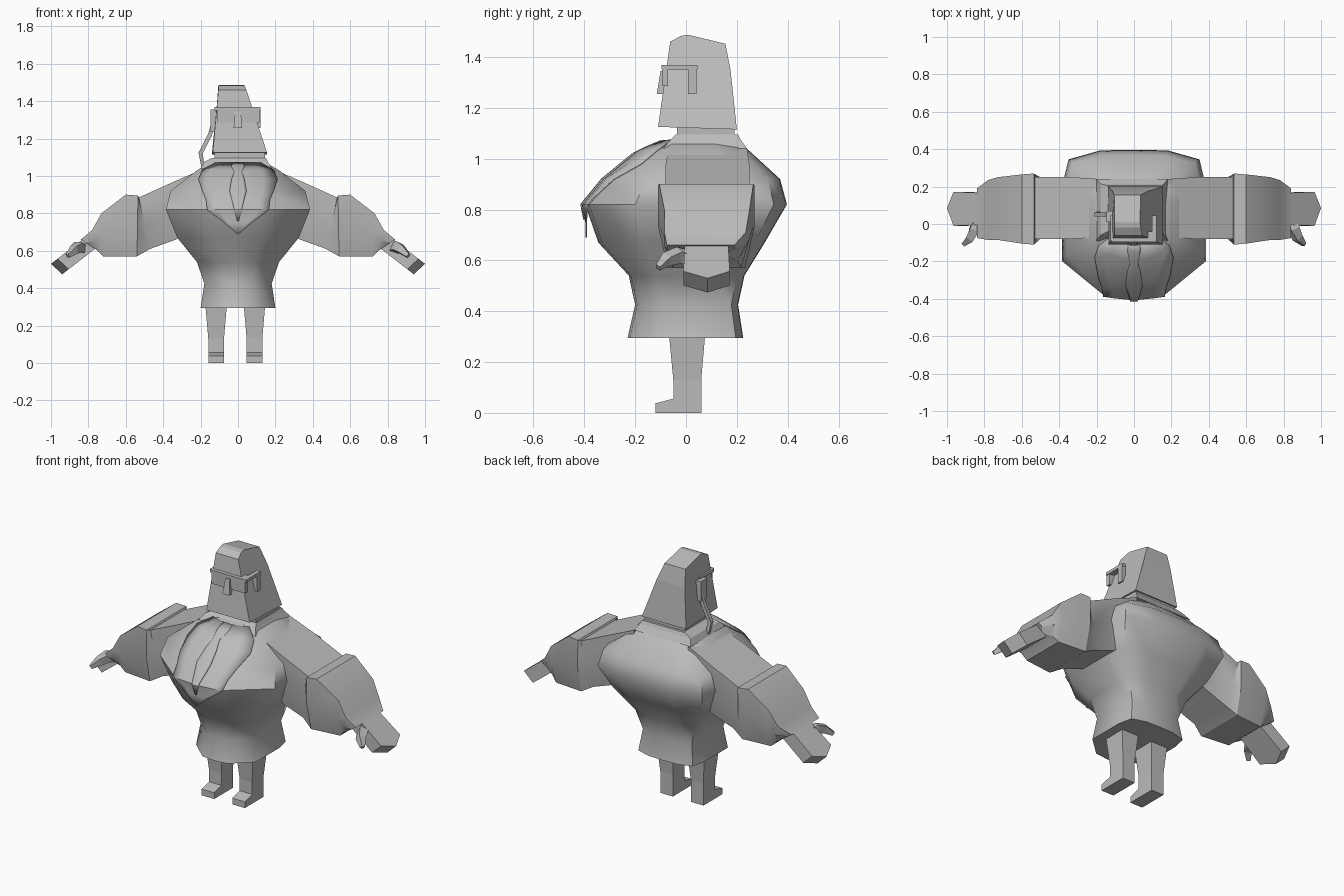
import bpy, bmesh, math
from mathutils import Vector
from mathutils.bvhtree import BVHTree

if "Cube" in bpy.data.objects:
    bpy.data.objects.remove(bpy.data.objects["Cube"])

GREY = bpy.data.materials.new("plain_grey")
GREY.diffuse_color = (0.5, 0.5, 0.5, 1)
GREY.use_nodes = True
GREY.node_tree.nodes["Principled BSDF"].inputs["Base Color"].default_value = GREY.diffuse_color


def finish(name, bm, smooth=None):
    bmesh.ops.recalc_face_normals(bm, faces=bm.faces)
    me = bpy.data.meshes.new(name)
    bm.to_mesh(me)
    bm.free()
    me.materials.append(GREY)
    ob = bpy.data.objects.new(name, me)
    bpy.context.collection.objects.link(ob)
    if smooth:
        bpy.ops.object.select_all(action='DESELECT')
        ob.select_set(True)
        bpy.context.view_layer.objects.active = ob
        bpy.ops.object.shade_smooth_by_angle(angle=math.radians(smooth))
    return ob


def loft(name, loops, smooth=None):
    """Bridge equal-length closed loops and cap both ends."""
    bm = bmesh.new()
    rings = [[bm.verts.new(p) for p in lp] for lp in loops]
    n = len(rings[0])
    for a, b in zip(rings, rings[1:]):
        for i in range(n):
            j = (i + 1) % n
            bm.faces.new((a[i], a[j], b[j], b[i]))
    bm.faces.new(rings[0])
    bm.faces.new(rings[-1])
    return finish(name, bm, smooth)


def rect(z, x0, x1, y0, y1):
    return [(x0, y0, z), (x1, y0, z), (x1, y1, z), (x0, y1, z)]


def box(name, x0, x1, y0, y1, z0, z1):
    return loft(name, [rect(z0, x0, x1, y0, y1), rect(z1, x0, x1, y0, y1)])


def tube(name, points, radii):
    """Square tube through points."""
    loops = []
    for i, p in enumerate(points):
        d = (Vector(points[min(i + 1, len(points) - 1)]) - Vector(points[max(i - 1, 0)])).normalized()
        u = d.cross(Vector((0.3, 0.4, 1) if abs(d.z) < 0.8 else (0, 1, 0))).normalized()
        v = d.cross(u)
        r = radii[i]
        loops.append([Vector(p) + u * r * a + v * r * b for a, b in ((1, 1), (-1, 1), (-1, -1), (1, -1))])
    return loft(name, loops)


# Torso: chamfered plan scaled per height (z, half width, front, back)
half = [(0, 1), (.47, .99), (.91, .87), (1, .5), (1, -.5), (.42, -.96), (0, -1)]
plan = half + [(-x, y) for x, y in half[-2:0:-1]]
levels = [(.295, .2, .23, .225), (.425, .18, .2, .205), (.54, .22, .225, .23),
          (.67, .325, .345, .31), (.82, .385, .397, .397), (.92, .36, .315, .37),
          (1.03, .22, .18, .25), (1.075, .14, .07, .2)]
torso = loft("torso", [[(u * hx, v * (yb if v > 0 else yf), z) for u, v in plan]
                       for z, hx, yf, yb in levels], 50)

# Shirt front and tie: thin plates laid on the chest
tb = bmesh.new()
tb.from_mesh(torso.data)
tree = BVHTree.FromBMesh(tb)
tb.free()


def chest_plate(name, rows, lift):
    bm = bmesh.new()
    grid = []
    for z, w in rows:
        row = []
        for k in range(-3, 4):
            x = w * k / 3
            hit = tree.ray_cast(Vector((x, -2, z)), Vector((0, 1, 0)))[0]
            y = (hit.y if hit else -.05) - lift
            if z < .8:
                y = min(y, -.385 - lift)
            row.append(bm.verts.new((x, y, z)))
        grid.append(row)
    for a, b in zip(grid, grid[1:]):
        for i in range(6):
            bm.faces.new((a[i], a[i + 1], b[i + 1], b[i]))
    ob = finish(name, bm, 40)
    m = ob.modifiers.new("thickness", 'SOLIDIFY')
    m.thickness = .006
    m.offset = 0


chest_plate("shirt_front", [(.69, .005), (.75, .075), (.82, .165), (.87, .17), (.92, .19),
                            (.98, .21), (1.03, .19), (1.07, .12)], .008)
chest_plate("tie", [(.76, .004), (.82, .02), (.92, .045), (.98, .035), (1.02, .02),
                    (1.05, .035), (1.07, .03)], .016)

# Collar and neck
loft("collar", [rect(1.04, -.2, .18, -.09, .24), rect(1.075, -.18, .16, -.06, .215),
                rect(1.095, -.14, .15, -.04, .205)])
box("neck", -.125, .145, -.035, .19, 1.06, 1.125)

# Head: side profile (y, z, left x, right x), narrowing upward
prof = [(-.11, 1.125, -.135, .155), (-.062, 1.46, -.105, .045), (-.02, 1.483, -.105, .035),
        (.01, 1.487, -.105, .032), (.155, 1.452, -.105, .035), (.175, 1.35, -.115, .075),
        (.2, 1.115, -.14, .155)]
loft("head", [[(l, y, z) for y, z, l, r in prof], [(r, y, z) for y, z, l, r in prof]])

# Glasses and nose
box("glasses_lens", -.11, .115, -.095, -.07, 1.285, 1.36)
box("glasses_brow", -.118, .12, -.097, -.04, 1.352, 1.368)
for side, x0, x1 in (("left", -.125, -.1), ("right", .095, .12)):
    box(side + "_glasses_arm", x0, x1, -.09, .045, 1.35, 1.368)
    box(side + "_glasses_ear_hook", x0, x1, .008, .042, 1.255, 1.36)
loft("nose", [rect(1.255, -.024, .022, -.115, -.06), rect(1.345, -.015, .015, -.1, -.06)])

# Headset
box("earpiece", -.148, -.11, .01, .07, 1.235, 1.355)
tube("headset_wire", [(-.135, .05, 1.27), (-.15, .05, 1.22), (-.2, .05, 1.12), (-.185, .06, 1.04)],
     [.011, .011, .011, .009])

# Arms: stations (top x, top z, bottom x, bottom z, front y, back y)
stations = [(.18, 1.04, .2, .74, -.07, .24), (.33, .975, .33, .66, -.08, .25),
            (.53, .885, .47, .61, -.08, .25), (.535, .895, .54, .57, -.11, .27),
            (.6, .9, .575, .57, -.105, .265), (.73, .8, .72, .57, -.085, .25),
            (.78, .71, .75, .6, -.085, .235), (.84, .66, .79, .625, -.075, .19)]
section = [(0, 0), (0, 1), (.5, 1), (1, .9), (1, .1), (.5, 0)]
# Hand outline on its upper face (x, y, z)
hand = [(.8, .165, .685), (.965, .172, .557), (1, .085, .53), (.965, -.01, .557), (.8, -.005, .685)]
for side, s in (("left", -1), ("right", 1)):
    loft(side + "_arm", [[(s * (a + (c - a) * t), y0 + (y1 - y0) * f, b + (d - b) * t)
                          for t, f in section] for a, b, c, d, y0, y1 in stations], 28)
    loft(side + "_hand", [[(s * x, y, z) for x, y, z in hand],
                          [(s * (x - .06), y, z - .056) for x, y, z in hand]])
    tube(side + "_thumb", [(s * .83, .02, .61), (s * .855, -.03, .62),
                           (s * .875, -.075, .605), (s * .91, -.11, .572)], [.022, .025, .021, .01])

# Legs and shoes
for side, c in (("left", -.117), ("right", .088)):
    loft(side + "_leg", [rect(0, c - .042, c + .042, -.05, .06), rect(.13, c - .042, c + .042, -.05, .06),
                         rect(.34, c - .06, c + .06, -.07, .078)])
    toe = [(-.04, 0), (-.12, 0), (-.12, .038), (-.045, .057)]
    loft(side + "_shoe", [[(c + k * .042, y, z) for y, z in toe] for k in (-1, 1)])
